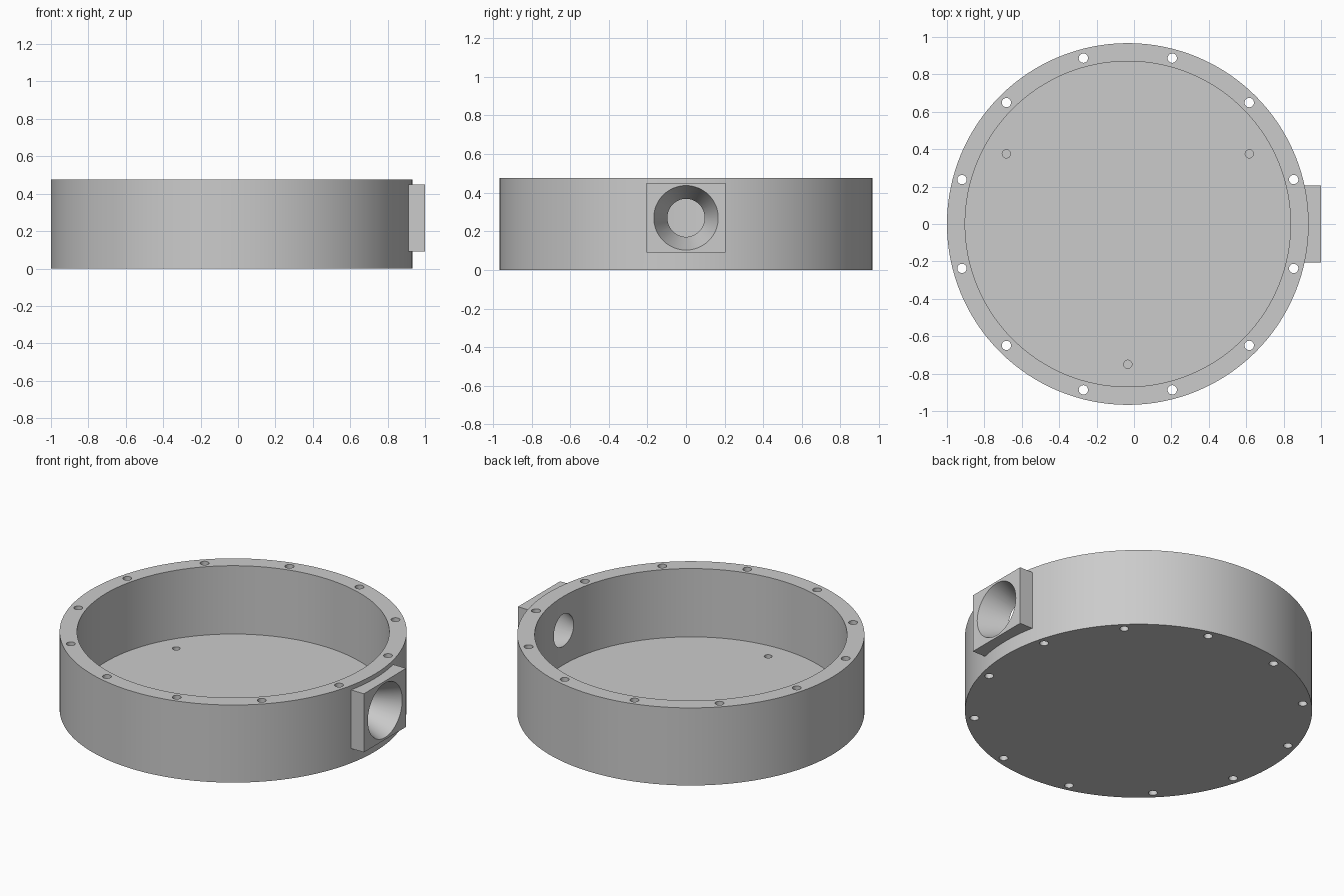
import bpy, bmesh, math
from mathutils import Matrix, Vector

if "Cube" in bpy.data.objects:
    bpy.data.objects.remove(bpy.data.objects["Cube"], do_unlink=True)

CX = -0.033                      # axis of the round body
R_OUT, R_IN = 0.967, 0.87
HEIGHT, FLOOR = 0.477, 0.057
PORT_Z = 0.27

grey = bpy.data.materials.new("grey metal")
grey.use_nodes = True
colour = (0.6, 0.6, 0.6, 1)
grey.diffuse_color = colour
grey.node_tree.nodes["Principled BSDF"].inputs["Base Color"].default_value = colour


def add_cylinder(bm, x, y, z0, z1, r, segments):
    bmesh.ops.create_cone(bm, cap_ends=True, segments=segments, radius1=r, radius2=r,
                          depth=z1 - z0, matrix=Matrix.Translation((x, y, (z0 + z1) / 2)))


def make_object(name, bm):
    mesh = bpy.data.meshes.new(name)
    bm.to_mesh(mesh)
    bm.free()
    obj = bpy.data.objects.new(name, mesh)
    bpy.context.collection.objects.link(obj)
    mesh.materials.append(grey)
    return obj


def combine(target, tool, operation):
    bpy.context.view_layer.objects.active = target
    mod = target.modifiers.new(operation.lower(), 'BOOLEAN')
    mod.operation, mod.object, mod.solver = operation, tool, 'EXACT'
    bpy.ops.object.modifier_apply(modifier=mod.name)
    bpy.data.objects.remove(tool, do_unlink=True)


# Round body
bm = bmesh.new()
add_cylinder(bm, CX, 0, 0, HEIGHT, R_OUT, 128)
housing = make_object("round_housing", bm)

# Square boss on the left side
bm = bmesh.new()
bmesh.ops.create_cube(bm, size=1, matrix=Matrix.Translation((0.93, 0, PORT_Z))
                      @ Matrix.Diagonal((0.14, 0.41, 0.36, 1)))
combine(housing, make_object("port_boss", bm), 'UNION')

# Open cavity
bm = bmesh.new()
add_cylinder(bm, CX, 0, FLOOR, HEIGHT + 0.1, R_IN, 128)
combine(housing, make_object("cavity_cutter", bm), 'DIFFERENCE')

# Rim bolt holes and blind floor holes
bm = bmesh.new()
for i in range(12):
    a = math.radians(15 + 30 * i)
    add_cylinder(bm, CX + 0.918 * math.cos(a), 0.918 * math.sin(a), -0.1, HEIGHT + 0.1, 0.025, 24)
for i in range(3):
    a = math.radians(30 + 120 * i)
    add_cylinder(bm, CX + 0.75 * math.cos(a), 0.75 * math.sin(a), 0.025, FLOOR + 0.1, 0.022, 24)
combine(housing, make_object("hole_cutter", bm), 'DIFFERENCE')

# Tapered port through boss and wall
x0, x1 = 0.78, 1.02
slope = (0.167 - 0.097) / (1.0 - 0.833)
bm = bmesh.new()
bmesh.ops.create_cone(bm, cap_ends=True, segments=64, depth=x1 - x0,
                      radius1=0.167 + slope * (x0 - 1), radius2=0.167 + slope * (x1 - 1),
                      matrix=Matrix.Translation(((x0 + x1) / 2, 0, PORT_Z))
                      @ Matrix.Rotation(math.pi / 2, 4, 'Y'))
combine(housing, make_object("port_cutter", bm), 'DIFFERENCE')

bpy.ops.object.select_all(action='DESELECT')
housing.select_set(True)
bpy.context.view_layer.objects.active = housing
bpy.ops.object.shade_smooth_by_angle(angle=math.radians(30))
